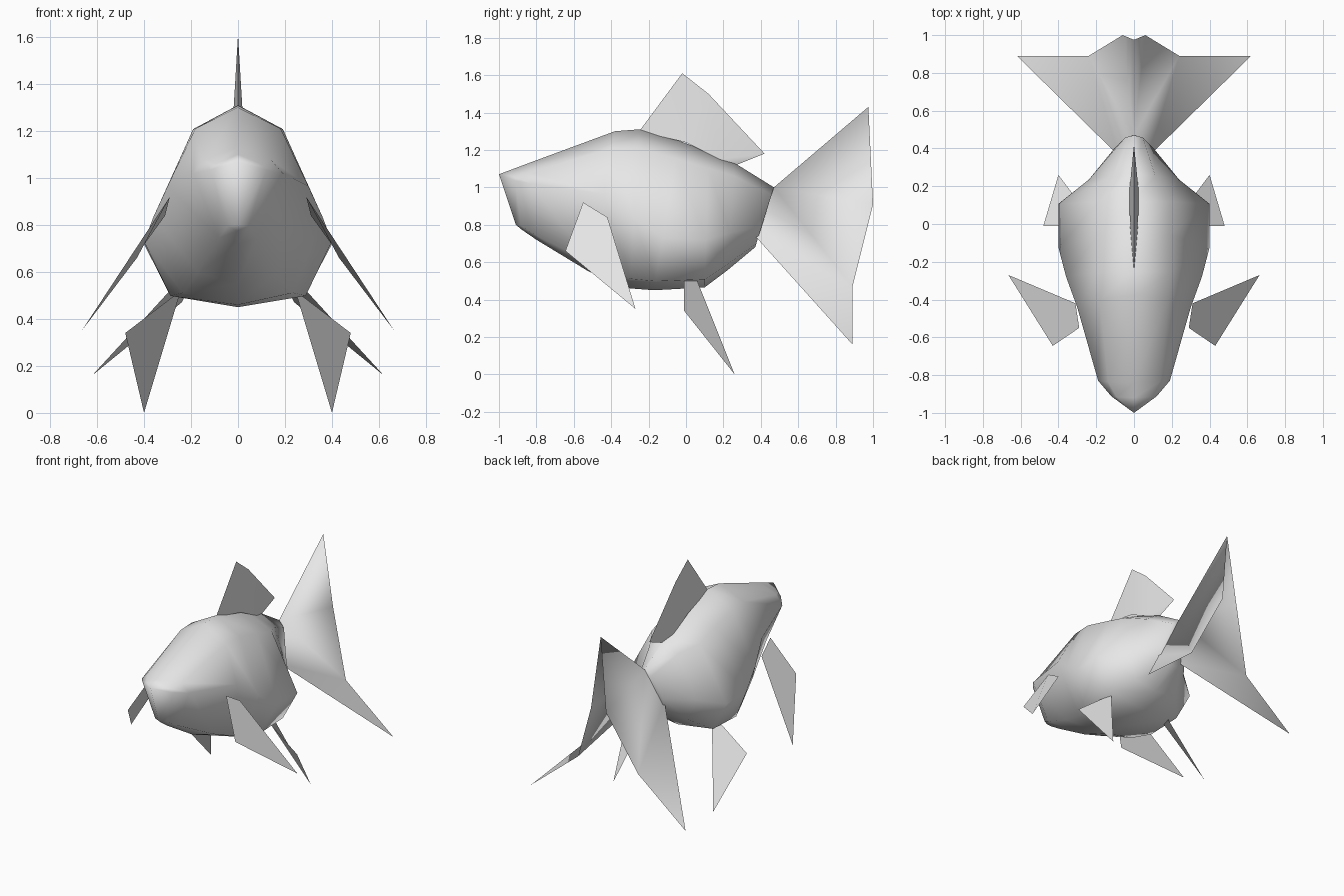
import bpy, bmesh
from math import radians
from mathutils import Vector

cube = bpy.data.objects.get("Cube")
if cube:
    bpy.data.objects.remove(cube)

GREY = (0.8, 0.8, 0.8, 1)
mat = bpy.data.materials.new("plain grey")
mat.use_nodes = True
mat.diffuse_color = GREY
mat.node_tree.nodes["Principled BSDF"].inputs["Base Color"].default_value = GREY


def finish(name, bm, angle=180):
    """Turn a bmesh into a smooth shaded object."""
    bmesh.ops.recalc_face_normals(bm, faces=bm.faces)
    mesh = bpy.data.meshes.new(name)
    bm.to_mesh(mesh)
    bm.free()
    mesh.materials.append(mat)
    obj = bpy.data.objects.new(name, mesh)
    bpy.context.collection.objects.link(obj)
    bpy.ops.object.select_all(action="DESELECT")
    obj.select_set(True)
    bpy.context.view_layer.objects.active = obj
    bpy.ops.object.shade_smooth_by_angle(angle=radians(angle))


def add_faces(bm, points, faces, side=1):
    """Add faces to a bmesh, mirrored in x when side is -1."""
    verts = [bm.verts.new((x * side, y, z)) for x, y, z in points]
    for face in faces:
        bm.faces.new([verts[i] for i in face])


def mirrored(name, points, faces, angle=180):
    """Build both halves and weld them along the middle."""
    bm = bmesh.new()
    for side in (1, -1):
        add_faces(bm, points, faces, side)
    bmesh.ops.remove_doubles(bm, verts=bm.verts, dist=0.001)
    finish(name, bm, angle)


# Body rings: top (y, z), bottom (y, z), half width, bluntness of the section
rings = [
    (-0.92, 1.10, -0.88, 0.775, 0.12, 1.0),
    (-0.84, 1.13, -0.80, 0.72, 0.19, 0.85),
    (-0.38, 1.30, -0.52, 0.55, 0.30, 0.45),
    (-0.25, 1.31, -0.30, 0.46, 0.36, 0.2),
    (-0.04, 1.25, -0.17, 0.45, 0.40, 0),
    (0.12, 1.19, 0.10, 0.465, 0.40, 0),
    (0.26, 1.13, 0.22, 0.555, 0.24, 0),
    (0.47, 1.00, 0.37, 0.68, 0.10, 0),
]

bm = bmesh.new()
loops = []
for yt, zt, yb, zb, width, blunt in rings:
    top, bottom = Vector((0, yt, zt)), Vector((0, yb, zb))
    # Share of the half width and of the height, going down one side
    section = [(0, 1), (0.47 + 0.3 * blunt, 0.88), (1, 0.35 + 0.45 * blunt),
               (0.72 - 0.35 * blunt, 0.06), (0, 0)]
    section += [(-x, h) for x, h in section[3:0:-1]]
    loops.append([bm.verts.new(bottom.lerp(top, h) + Vector((x * width, 0, 0)))
                  for x, h in section])
for a, b in zip(loops, loops[1:]):
    for i in range(8):
        j = (i + 1) % 8
        bm.faces.new((a[i], a[j], b[j], b[i]))
# Snout keel closes the front, a flat cap closes the back
lip, chin = bm.verts.new((0, -1.0, 1.07)), bm.verts.new((0, -0.91, 0.80))
first = loops[0]
for s in (1, -1):
    bm.faces.new((lip, first[0], first[s]))
    bm.faces.new((lip, first[s], first[2 * s]))
    bm.faces.new((lip, first[2 * s], chin))
    bm.faces.new((chin, first[2 * s], first[3 * s]))
    bm.faces.new((chin, first[3 * s], first[4]))
bm.faces.new(loops[-1])
finish("body", bm)

# Dorsal fin: sharp outer edge widening to a narrow base
dorsal = [(0, -0.25, 1.30), (0, -0.02, 1.61), (0, 0.12, 1.50),
          (0, 0.42, 1.18), (0, 0.27, 1.12),
          (0.022, 0, 1.24), (0.024, 0.18, 1.15)]
mirrored("dorsal_fin", dorsal,
         [(0, 1, 5), (1, 2, 5), (2, 6, 5), (2, 3, 6), (3, 4, 6)], 60)

# Tail: two sheets sharing the upper spine and spreading downwards
tail = [(0, 0.47, 1.0), (0, 0.975, 1.43), (0.06, 1.0, 0.91),
        (0.24, 0.89, 0.47), (0.62, 0.89, 0.16), (0.08, 0.36, 0.75)]
mirrored("tail_fin", tail, [(0, 1, 2), (0, 2, 3), (0, 3, 5), (5, 3, 4)])

# Paired fins: two root points, tip, outer corner
pectoral = [(0.29, -0.55, 0.92), (0.31, -0.42, 0.84),
            (0.665, -0.27, 0.35), (0.43, -0.645, 0.66)]
pelvic = [(0.27, -0.01, 0.50), (0.25, 0.06, 0.50),
          (0.40, 0.26, 0.0), (0.48, -0.01, 0.34)]

for label, side in (("left", 1), ("right", -1)):
    for part, points in (("pectoral", pectoral), ("pelvic", pelvic)):
        bm = bmesh.new()
        add_faces(bm, points, [(0, 1, 2, 3)], side)
        finish(label + "_" + part + "_fin", bm)
